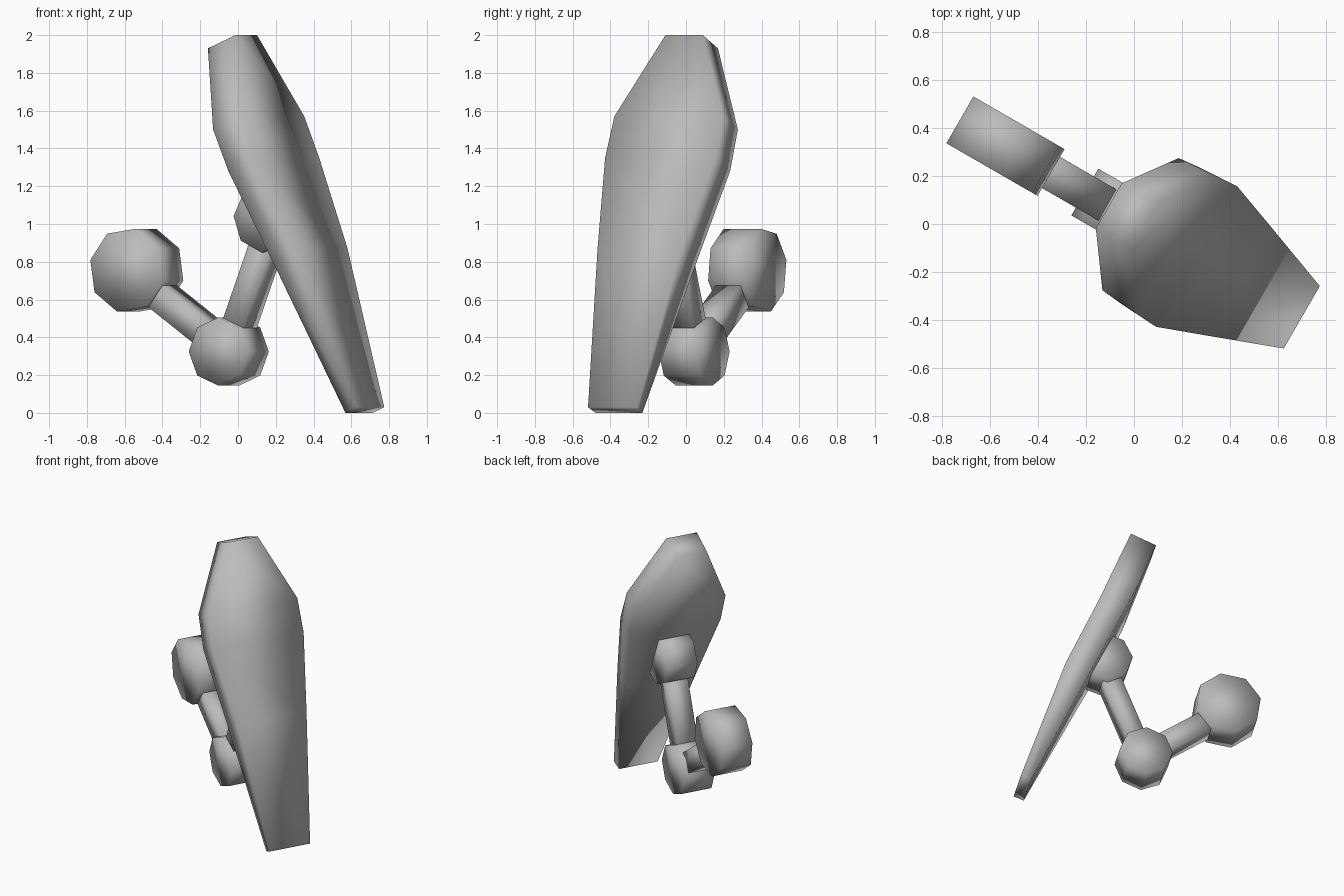
import bpy, bmesh, math
from mathutils import Vector

cube = bpy.data.objects.get("Cube")
if cube:
    bpy.data.objects.remove(cube, do_unlink=True)

grey = bpy.data.materials.new("neutral_grey")
grey.use_nodes = True
grey.diffuse_color = (0.5, 0.5, 0.5, 1)
grey.node_tree.nodes["Principled BSDF"].inputs["Base Color"].default_value = (0.5, 0.5, 0.5, 1)

# The arm bends in one upright plane, turned 30 degrees in plan:
# s runs along that plane, t runs across it.
A = math.radians(30)
ALONG = Vector((math.cos(A), -math.sin(A), 0))
ACROSS = Vector((math.sin(A), math.cos(A), 0))
MID = 0.013


def place(s, t, z):
    return ALONG * s + ACROSS * (t + MID) + Vector((0, 0, z))


def loft(name, rings):
    """Skin equal rings of (s, t, z) points and cap both ends."""
    bm = bmesh.new()
    loops = [[bm.verts.new(place(*p)) for p in ring] for ring in rings]
    n = len(loops[0])
    for a, b in zip(loops, loops[1:]):
        for i in range(n):
            j = (i + 1) % n
            bm.faces.new((a[i], a[j], b[j], b[i]))
    bm.faces.new(loops[0])
    bm.faces.new(loops[-1])
    bmesh.ops.recalc_face_normals(bm, faces=bm.faces[:])
    for f in bm.faces:
        f.smooth = True
    mesh = bpy.data.meshes.new(name)
    bm.to_mesh(mesh)
    bm.free()
    mesh.materials.append(grey)
    obj = bpy.data.objects.new(name, mesh)
    bpy.context.collection.objects.link(obj)
    return obj


def drum(name, s, z, radius, turn, half=0.1125):
    """Eight-sided joint drum with its axis across the arm."""
    angles = [math.radians(turn + 45 * i) for i in range(8)]
    loft(name, [[(s + radius * math.cos(a), t, z + radius * math.sin(a)) for a in angles]
                for t in (-half, half)])


def strut(name, start, end, depth, half=0.075):
    """Square bar between two (s, z) points."""
    a, b = Vector(start), Vector(end)
    d = (b - a).normalized()
    side = Vector((-d.y, d.x)) * depth / 2
    rings = []
    for p in (a, b):
        u, v = p + side, p - side
        rings.append([(u.x, -half, u.y), (u.x, half, u.y), (v.x, half, v.y), (v.x, -half, v.y)])
    loft(name, rings)


# Joints
drum("shoulder_joint", -0.626, 0.755, 0.226, 31)
drum("elbow_joint", -0.064, 0.325, 0.18, 0)
drum("wrist_joint", 0.21, 1.03, 0.18, -4)

# Arm bars
strut("upper_arm", (-0.53, 0.66), (-0.09, 0.355), 0.145)
strut("forearm", (-0.055, 0.325), (0.225, 1.03), 0.13)

# Shield plate: outer s, outer z, outer half width, inner s, inner z, inner half width
SECTIONS = [
    (0.043, 2.00, 0.114, -0.129, 1.93, 0.108),
    (0.206, 1.57, 0.332, 0.024, 1.50, 0.318),
    (0.294, 1.35, 0.338, 0.123, 1.28, 0.328),
    (0.514, 0.87, 0.257, 0.353, 0.80, 0.256),
    (0.800, 0.03, 0.150, 0.732, 0.00, 0.143),
]
loft("shield_plate", [[(so, -wo, zo), (so, wo, zo), (si, wi, zi), (si, -wi, zi)]
                      for so, zo, wo, si, zi, wi in SECTIONS])
